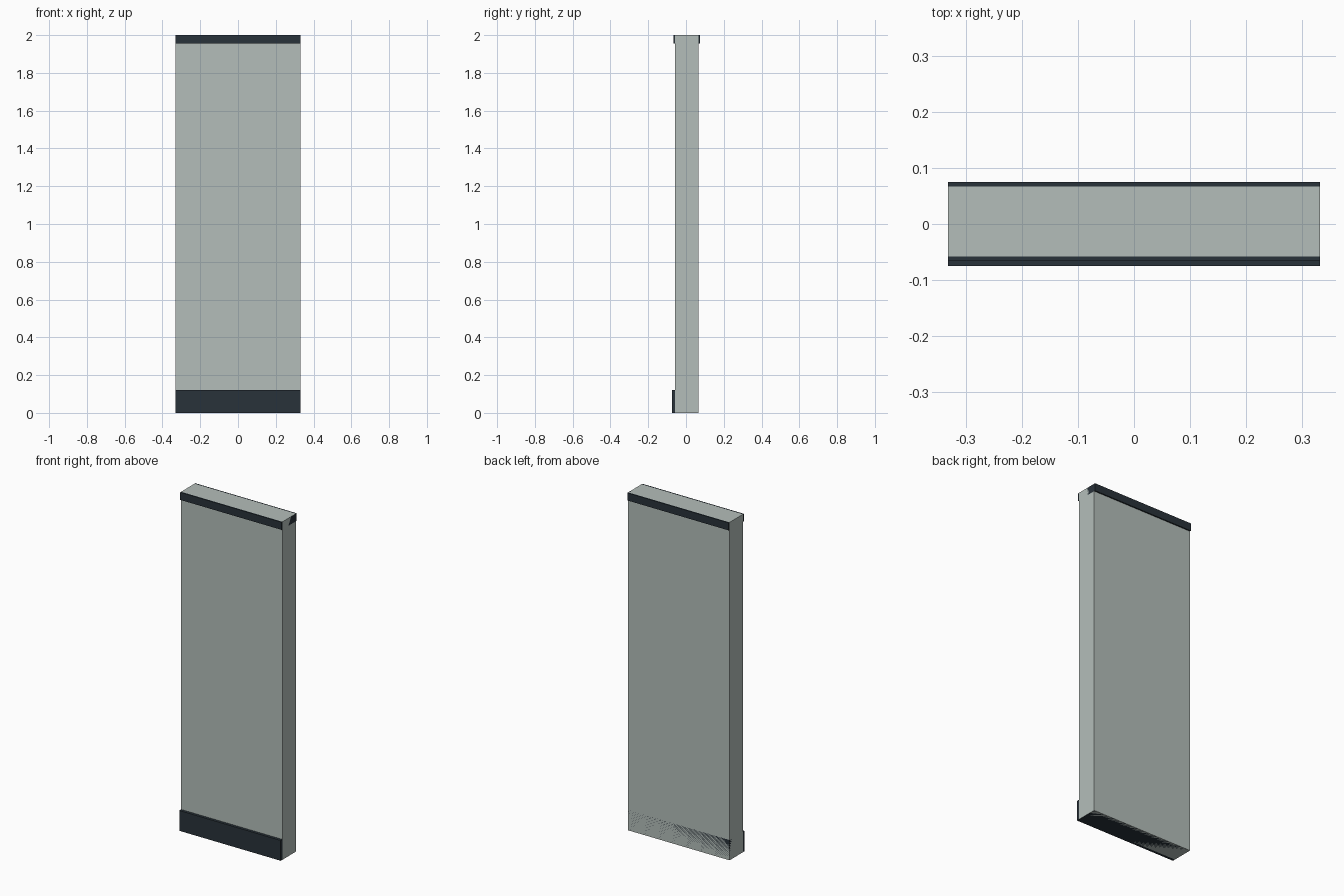
import bpy
import bmesh
from mathutils import Vector

if "Cube" in bpy.data.objects:
    bpy.data.objects.remove(bpy.data.objects["Cube"])

HALF_W = 0.332


def material(name, color):
    mat = bpy.data.materials.new(name)
    mat.diffuse_color = color
    mat.use_nodes = True
    mat.node_tree.nodes["Principled BSDF"].inputs["Base Color"].default_value = mat.diffuse_color
    return mat


def box(name, y0, y1, z0, z1, mat):
    """Full-width box between the given depth and height limits."""
    bm = bmesh.new()
    bmesh.ops.create_cube(bm, size=1)
    bmesh.ops.scale(bm, verts=bm.verts, vec=Vector((2 * HALF_W, y1 - y0, z1 - z0)))
    mesh = bpy.data.meshes.new(name)
    bm.to_mesh(mesh)
    bm.free()
    mesh.materials.append(mat)
    obj = bpy.data.objects.new(name, mesh)
    obj.location = (0, (y0 + y1) / 2, (z0 + z1) / 2)
    bpy.context.collection.objects.link(obj)
    return obj


dark = material("dark_trim", (0.022, 0.032, 0.042, 1.0))
pale = material("pale_panel", (0.456, 0.515, 0.491, 0.8))

# Tall slab running the full height
box("panel", -0.058, 0.067, 0.0, 2.0, pale)
# Plinth: proud at the front, flush at the back
box("base", -0.0745, 0.067, 0.0, 0.12, dark)
# Top cap: proud at front and back
box("top_cap", -0.066, 0.0745, 1.955, 2.0, dark)
